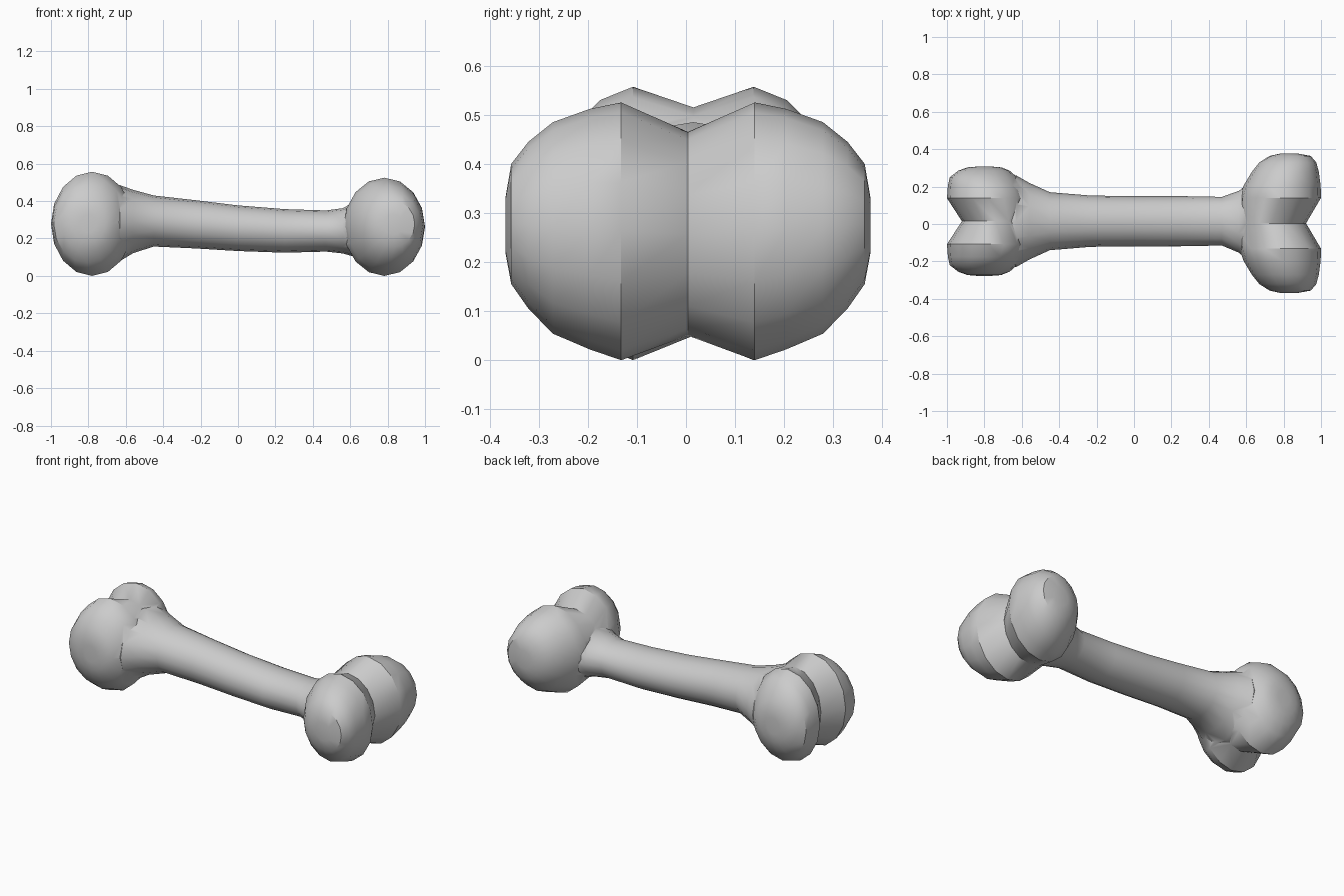
import bpy, bmesh, math

if "Cube" in bpy.data.objects:
    bpy.data.objects.remove(bpy.data.objects["Cube"])


def loft(name, rings):
    """Skin a list of equal rings of points and cap both ends."""
    bm = bmesh.new()
    loops = [[bm.verts.new(p) for p in ring] for ring in rings]
    for a, b in zip(loops, loops[1:]):
        for i in range(len(a)):
            j = (i + 1) % len(a)
            bm.faces.new((a[i], a[j], b[j], b[i]))
    bm.faces.new(loops[0])
    bm.faces.new(loops[-1])
    bmesh.ops.recalc_face_normals(bm, faces=bm.faces)
    mesh = bpy.data.meshes.new(name)
    bm.to_mesh(mesh)
    bm.free()
    obj = bpy.data.objects.new(name, mesh)
    bpy.context.collection.objects.link(obj)
    return obj


def angles(n):
    return [2 * math.pi * i / n for i in range(n)]


def knob(name, half, y_mid):
    """Double lobe across y; half = (y offset, x min, x max, z min, z max) from groove outwards."""
    stations = [(-s[0],) + s[1:] for s in reversed(half[1:])] + half
    rings = []
    for y, x0, x1, z0, z1 in stations:
        rings.append([((x0 + x1) / 2 + (x1 - x0) / 2 * math.cos(a), y + y_mid,
                       (z0 + z1) / 2 + (z1 - z0) / 2 * math.sin(a)) for a in angles(16)])
    return loft(name, rings)


# shaft: x, y centre, y radius, z min, z max
shaft_stations = [
    (-.70, .015, .23, .07, .48), (-.63, .015, .245, .08, .485),
    (-.56, .015, .205, .122, .46), (-.45, .015, .155, .157, .43),
    (-.23, .015, .137, .147, .405), (0, .015, .134, .133, .377),
    (.25, .015, .134, .124, .357), (.47, .015, .13, .13, .35),
    (.56, .012, .165, .12, .362), (.63, .01, .22, .10, .40), (.70, .008, .23, .10, .42)]
shaft = loft("bone", [[(x, yc + ry * math.cos(a),
                        (z0 + z1) / 2 + (z1 - z0) / 2 * math.sin(a)) for a in angles(16)]
                      for x, yc, ry, z0, z1 in shaft_stations])

# lobed ends with a V groove between the lobes
left = knob("left_knob", [
    (0, -.92, -.56, .05, .515), (.123, -1, -.56, 0, .557), (.19, -.995, -.59, .03, .53),
    (.235, -.985, -.625, .07, .485), (.27, -.94, -.665, .13, .43),
    (.288, -.89, -.71, .18, .375), (.292, -.84, -.76, .23, .33)], .015)
right = knob("right_knob", [
    (0, .56, .92, .05, .465), (.136, .565, 1, 0, .525), (.20, .585, .998, .022, .512),
    (.275, .63, .988, .054, .485), (.325, .67, .975, .105, .445), (.36, .725, .945, .155, .40),
    (.372, .78, .88, .22, .33)], .004)

# merge the ends into the shaft
for part in (left, right):
    mod = shaft.modifiers.new("join", 'BOOLEAN')
    mod.operation = 'UNION'
    mod.solver = 'EXACT'
    mod.object = part
bpy.context.view_layer.objects.active = shaft
shaft.select_set(True)
for mod in list(shaft.modifiers):
    bpy.ops.object.modifier_apply(modifier=mod.name)
for part in (left, right):
    bpy.data.objects.remove(part, do_unlink=True)
bpy.ops.object.shade_smooth_by_angle(angle=math.radians(32))
